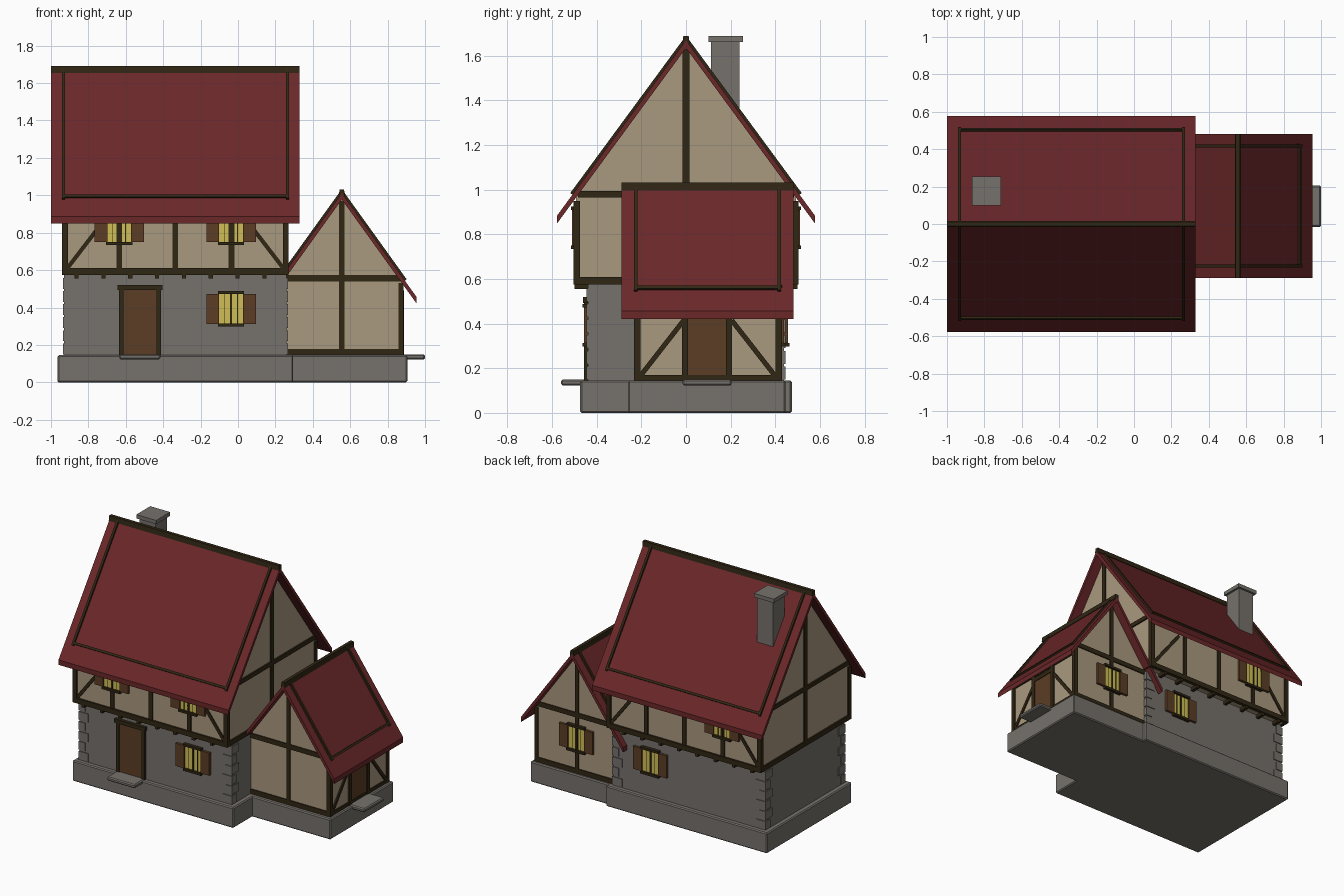
import bpy, bmesh
from mathutils import Vector, Matrix

if "Cube" in bpy.data.objects:
    bpy.data.objects.remove(bpy.data.objects["Cube"], do_unlink=True)


def material(name, rgb):
    m = bpy.data.materials.new(name)
    m.use_nodes = True
    m.diffuse_color = (*rgb, 1)
    m.node_tree.nodes["Principled BSDF"].inputs["Base Color"].default_value = (*rgb, 1)
    return m


STONE = material("grey stone", (0.18, 0.167, 0.15))
PLASTER = material("beige plaster", (0.40, 0.32, 0.21))
ROOF = material("red roof", (0.145, 0.02, 0.022))
TIMBER = material("dark timber", (0.03, 0.019, 0.007))
WOOD = material("brown wood", (0.105, 0.047, 0.018))
GLASS = material("yellow glass", (0.63, 0.52, 0.09))

parts = {}


def mesh_of(part, mat):
    return parts.setdefault(part, (bmesh.new(), mat))[0]


def box(part, mat, x0, x1, y0, y1, z0, z1):
    centre = Vector((x0 + x1, y0 + y1, z0 + z1)) / 2
    size = Matrix.Diagonal((abs(x1 - x0), abs(y1 - y0), abs(z1 - z0), 1))
    bmesh.ops.create_cube(mesh_of(part, mat), size=1, matrix=Matrix.Translation(centre) @ size)


def bar(part, p, q, normal, width, depth):
    """Timber from p to q, lying flat on a surface with the given normal."""
    p, q, n = Vector(p), Vector(q), Vector(normal).normalized()
    d = (q - p).normalized()
    rot = Matrix((d, n, d.cross(n))).transposed().to_4x4()
    size = Matrix.Diagonal(((q - p).length, depth, width, 1))
    bmesh.ops.create_cube(mesh_of(part, TIMBER), size=1,
                          matrix=Matrix.Translation((p + q) / 2) @ rot @ size)


def prism(part, mat, profile, place, a, b):
    """Extrude a 2D profile from a to b; place maps (along, across, height) to xyz."""
    bm = mesh_of(part, mat)
    ends = [[bm.verts.new(place(t, u, z)) for u, z in profile] for t in (a, b)]
    n = len(profile)
    new = [bm.faces.new(ends[0]), bm.faces.new(ends[1][::-1])]
    for i in range(n):
        j = (i + 1) % n
        new.append(bm.faces.new((ends[0][i], ends[1][i], ends[1][j], ends[0][j])))
    bmesh.ops.recalc_face_normals(bm, faces=new)


def gable_roof(name, place, a, b, half, peak, slope, frame_a, frame_b, frame_u):
    """Chevron roof with a ridge beam and a timber frame on both slopes."""
    eave, t = peak - slope * half, 0.035
    prism(name, ROOF, [(-half, eave), (0, peak), (half, eave),
                       (half, eave - t), (0, peak - t), (-half, eave - t)], place, a, b)
    frame = name + "_timbers"
    prism(frame, TIMBER, [(-0.016, peak - 0.015), (-0.012, peak + 0.02),
                          (0.012, peak + 0.02), (0.016, peak - 0.015)], place, a, b)
    for s in (-1, 1):
        normal = Vector(place(0, s * slope, 1)) - Vector(place(0, 0, 0))
        def on_slope(along, u):
            return place(along, s * u, peak - slope * u + 0.002)
        for along in (frame_a, frame_b):
            bar(frame, on_slope(along, 0), on_slope(along, frame_u + 0.01), normal, 0.016, 0.022)
        bar(frame, on_slope(frame_a, frame_u), on_slope(frame_b, frame_u), normal, 0.016, 0.022)


def window(x, y, z, side):
    """Leaded window with sill, lintel and open shutters on a wall facing side*y."""
    def piece(part, mat, x0, x1, z0, z1, out):
        box(part, mat, x + x0, x + x1, y - side * 0.01, y + side * out, z + z0, z + z1)
    piece("window_glass", GLASS, -0.064, 0.064, -0.08, 0.08, 0.008)
    piece("window_frames", TIMBER, -0.006, 0.006, -0.08, 0.08, 0.013)
    for s in (-1, 1):
        piece("window_frames", TIMBER, s * 0.034 - 0.002, s * 0.034 + 0.002, -0.08, 0.08, 0.01)
        piece("window_frames", TIMBER, -0.07, 0.07, s * 0.087 - 0.008, s * 0.087 + 0.008, 0.024)
        piece("shutters", WOOD, s * 0.064, s * 0.132, -0.08, 0.08, 0.018)


def along_x(t, u, z):
    return (t, u, z)


def along_y(t, u, z):
    return (0.555 + u, t, z)


# Stone base, ground floor and corner stones
box("foundation", STONE, -0.965, 0.295, -0.474, 0.474, 0, 0.145)
box("annex_foundation", STONE, 0.2, 0.905, -0.26, 0.447, 0, 0.145)
box("ground_floor_wall", STONE, -0.93, 0.26, -0.44, 0.44, 0.14, 0.58)
for sx, cx in ((-1, -0.93), (1, 0.26)):
    for sy in (-1, 1):
        for i in range(6):
            lx, ly = ((0.07, 0.045), (0.045, 0.07))[i % 2]
            z = 0.15 + i * 0.07
            box("corner_stones", STONE, cx + sx * 0.006, cx - sx * lx,
                sy * 0.446, sy * (0.44 - ly), z, z + 0.058)

# Plastered upper floor and annex
prism("upper_wall", PLASTER, [(-0.492, 0.58), (-0.492, 0.975), (0, 1.645),
                              (0.492, 0.975), (0.492, 0.58)], along_x, -0.93, 0.26)
prism("annex_wall", PLASTER, [(-0.32, 0.14), (-0.32, 0.54), (0, 0.985),
                              (0.32, 0.54), (0.32, 0.14)], along_y, -0.225, 0.422)

# Roofs
gable_roof("main_roof", along_x, -1, 0.33, 0.577, 1.67, 1.36, -0.933, 0.265, 0.5)
gable_roof("annex_roof", along_y, -0.29, 0.482, 0.4, 1.012, 1.39, -0.225, 0.418, 0.328)

# Chimney
box("chimney", STONE, -0.85, -0.725, 0.113, 0.24, 1.2, 1.67)
box("chimney_cap", STONE, -0.865, -0.71, 0.1, 0.255, 1.663, 1.69)

# Main house timber frame: long walls
T = "house_timbers"
for s in (-1, 1):
    y0, y1 = s * 0.48, s * 0.505
    box(T, TIMBER, -0.94, 0.27, y0, y1, 0.575, 0.61)
    box(T, TIMBER, -0.94, 0.27, y0, y1, 0.92, 0.95)
    for x in (-0.925, 0.255):
        box(T, TIMBER, x - 0.015, x + 0.015, s * 0.475, y1, 0.58, 0.95)
    for x in (-0.635, -0.335, -0.035):
        box(T, TIMBER, x - 0.015, x + 0.015, y0, s * 0.5, 0.6, 0.95)
    bar(T, (-0.92, s * 0.492, 0.6), (-0.69, s * 0.492, 0.9), (0, s, 0), 0.022, 0.016)
    bar(T, (0.25, s * 0.492, 0.6), (0.02, s * 0.492, 0.9), (0, s, 0), 0.022, 0.016)
    # Joist ends under the overhang
    for i in range(8):
        x = -0.863 + i * 0.1435
        box("joist_ends", TIMBER, x - 0.011, x + 0.011, s * 0.43, s * 0.5, 0.555, 0.58)

# Main house timber frame: gable walls
for s, x in ((-1, -0.93), (1, 0.26)):
    a, b = x - s * 0.01, x + s * 0.01
    box(T, TIMBER, a, b, -0.505, 0.505, 0.575, 0.61)
    box(T, TIMBER, a, b, -0.485, 0.485, 0.965, 0.995)
    box(T, TIMBER, a, b, -0.016, 0.016, 0.6, 1.63)

# Annex timber frame: gable walls
A = "annex_timbers"
for s, y in ((-1, -0.225), (1, 0.422)):
    a, b = y - s * 0.01, y + s * 0.008
    box(A, TIMBER, 0.26, 0.885, a, b, 0.145, 0.178)
    box(A, TIMBER, 0.26, 0.88, a, b, 0.54, 0.573)
    box(A, TIMBER, 0.541, 0.569, a, b, 0.17, 0.97)
    box(A, TIMBER, 0.857, 0.885, y - s * 0.02, b, 0.145, 0.53)

# Annex timber frame: side wall with doorway
box(A, TIMBER, 0.865, 0.883, -0.225, 0.422, 0.145, 0.17)
box(A, TIMBER, 0.865, 0.883, -0.225, 0.422, 0.48, 0.51)
box(A, TIMBER, 0.865, 0.885, -0.01, 0.205, 0.44, 0.47)
for y in (-0.005, 0.193):
    box(A, TIMBER, 0.865, 0.887, y - 0.014, y + 0.014, 0.145, 0.49)
bar(A, (0.877, -0.205, 0.165), (0.877, -0.01, 0.415), (1, 0, 0), 0.022, 0.014)
bar(A, (0.877, 0.4, 0.165), (0.877, 0.205, 0.415), (1, 0, 0), 0.022, 0.014)
box("annex_door", WOOD, 0.86, 0.88, 0.005, 0.182, 0.145, 0.45)
box("annex_door_step", STONE, 0.87, 1.0, -0.015, 0.205, 0.123, 0.15)

# Front door
box("front_door", WOOD, -0.612, -0.437, -0.45, -0.43, 0.145, 0.5)
for x in (-0.623, -0.426):
    box("door_frame", TIMBER, x - 0.013, x + 0.013, -0.456, -0.43, 0.145, 0.5)
box("door_frame", TIMBER, -0.645, -0.405, -0.462, -0.43, 0.493, 0.52)
box("front_door_step", STONE, -0.635, -0.415, -0.56, -0.43, 0.123, 0.15)

# Windows
window(-0.635, -0.492, 0.83, -1)
window(-0.037, -0.492, 0.83, -1)
window(-0.037, -0.44, 0.393, -1)
window(-0.635, 0.492, 0.83, 1)
window(-0.037, 0.44, 0.393, 1)
window(0.555, 0.422, 0.393, 1)

# Turn the collected parts into objects
for name, (bm, mat) in parts.items():
    mesh = bpy.data.meshes.new(name)
    bmesh.ops.recalc_face_normals(bm, faces=bm.faces)
    bm.to_mesh(mesh)
    bm.free()
    mesh.materials.append(mat)
    obj = bpy.data.objects.new(name, mesh)
    bpy.context.collection.objects.link(obj)
    if "foundation" in name or "step" in name:
        bevel = obj.modifiers.new("soft_edges", "BEVEL")
        bevel.width, bevel.segments = 0.007, 1
